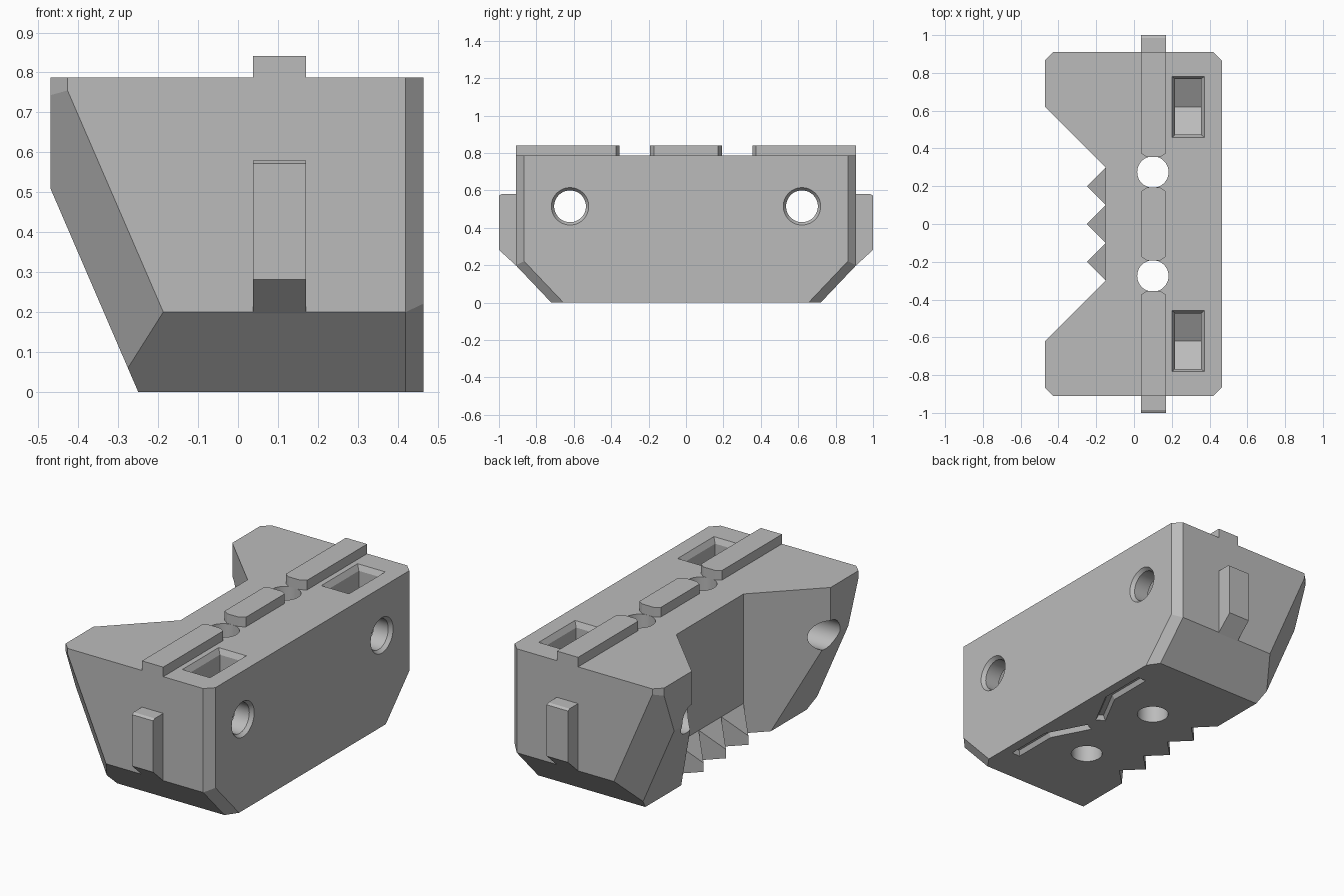
import bpy, bmesh, math
from mathutils import Vector

if "Cube" in bpy.data.objects:
    bpy.data.objects.remove(bpy.data.objects["Cube"], do_unlink=True)

grey = bpy.data.materials.new("plain grey")
grey.use_nodes = True
COLOUR = (0.5, 0.5, 0.5, 1)
grey.diffuse_color = COLOUR
grey.node_tree.nodes["Principled BSDF"].inputs["Base Color"].default_value = COLOUR


def finish(name, bm):
    bmesh.ops.recalc_face_normals(bm, faces=bm.faces)
    mesh = bpy.data.meshes.new(name)
    bm.to_mesh(mesh)
    bm.free()
    mesh.materials.append(grey)
    ob = bpy.data.objects.new(name, mesh)
    bpy.context.collection.objects.link(ob)
    return ob


def loft(name, rings):
    """Closed solid through matching rings of points."""
    bm = bmesh.new()
    loops = [[bm.verts.new(p) for p in ring] for ring in rings]
    n = len(loops[0])
    for a, b in zip(loops, loops[1:]):
        for i in range(n):
            j = (i + 1) % n
            bm.faces.new((a[i], a[j], b[j], b[i]))
    bm.faces.new(loops[0])
    bm.faces.new(loops[-1])
    return finish(name, bm)


def at_z(outline, z):
    return [(x, y, z) for x, y in outline]


def at_x(outline, x):
    return [(x, y, z) for y, z in outline]


def circle(u, v, r, n=48):
    return [(u + r * math.cos(2 * math.pi * i / n), v + r * math.sin(2 * math.pi * i / n))
            for i in range(n)]


def rect(x0, x1, y0, y1):
    return [(x0, y0), (x1, y0), (x1, y1), (x0, y1)]


def strip(path, half):
    """Outline of a flat band following a path, with mitred joints."""
    pts = [Vector(p) for p in path]
    pts[0] += (pts[0] - pts[1]).normalized() * half
    pts[-1] += (pts[-1] - pts[-2]).normalized() * half
    left, right = [], []
    for i, p in enumerate(pts):
        sides = []
        for a, b in ((i - 1, i), (i, i + 1)):
            if a >= 0 and b < len(pts):
                d = (pts[b] - pts[a]).normalized()
                sides.append(Vector((-d.y, d.x)))
        m = sum(sides, Vector((0, 0))).normalized()
        m *= half / m.dot(sides[0])
        left.append(tuple(p + m))
        right.append(tuple(p - m))
    return left + right[::-1]


# Body block, trimmed by planes
TOP = 0.787
bm = bmesh.new()
bmesh.ops.create_cube(bm, size=1)
for v in bm.verts:
    v.co = (-0.47 if v.co.x < 0 else 0.465, v.co.y * 1.82, TOP if v.co.z > 0 else 0)


def trim(point, normal):
    bmesh.ops.bisect_plane(bm, geom=bm.verts[:] + bm.edges[:] + bm.faces[:], dist=1e-5,
                           plane_co=point, plane_no=normal, clear_outer=True)
    bmesh.ops.holes_fill(bm, edges=[e for e in bm.edges if e.is_boundary], sides=0)


trim((-0.25, 0, 0), (-0.51, 0, -0.22))                        # sloped back
for s in (-1, 1):
    trim((0, s * 0.72, 0), (0, s * 0.2, -0.19))               # lower end slope
    trim((0.42, s * 0.91, 0), (1, s, 0))                      # upright corners
    trim((-0.427, s * 0.91, 0), (-1, s, 0))
    trim((0.42, s * 0.72, 0), (0.013, s * 0.009, -0.00855))   # low corner
    trim((-0.427, s * 0.91, 0.755), (-0.0738, s * 0.0827, -0.0319))
body = finish("jaw_body", bm)

# Cutters for the notch, holes, pockets and grooves
cutters = []
notch = [(-0.6, 0.75), (-0.15, 0.3), (-0.15, -0.3), (-0.6, -0.75)]
cutters.append(loft("notch_cutter", [at_z(notch, -0.1), at_z(notch, 1)]))
for s in (-1, 1):
    shaft = circle(0.1, s * 0.275, 0.083)
    cutters.append(loft("pin_hole_cutter", [at_z(shaft, -0.1), at_z(shaft, 1)]))

    y, z = s * 0.62, 0.515
    cutters.append(loft("screw_hole_cutter", [
        at_x(circle(y, z, 0.085), -0.6), at_x(circle(y, z, 0.085), 0.445),
        at_x(circle(y, z, 0.1), 0.465), at_x(circle(y, z, 0.1), 0.55)]))

    # Nut pocket with a pointed floor and a flared mouth
    h = 0.147
    slot = [(y - h, 0.95), (y - h, 0.43), (y, 0.345), (y + h, 0.43), (y + h, 0.95)]
    cutters.append(loft("nut_pocket_cutter", [at_x(slot, 0.218), at_x(slot, 0.355)]))
    mouth = rect(0.2, 0.373, y - 0.162, y + 0.162)
    cutters.append(loft("pocket_mouth_cutter", [
        at_z(rect(0.218, 0.355, y - h, y + h), TOP - 0.03),
        at_z(mouth, TOP), at_z(mouth, 0.9)]))

    path = [(0.385, s * 0.5), (0.385, s * 0.26), (0.285, s * 0.07)]
    cutters.append(loft("groove_cutter", [
        at_z(strip(path, 0.026), -0.05), at_z(strip(path, 0.026), 0),
        at_z(strip(path, 0.013), 0.025)]))

for c in cutters:
    c.hide_render = True
    mod = body.modifiers.new(c.name, "BOOLEAN")
    mod.operation, mod.solver, mod.object = "DIFFERENCE", "EXACT", c
bpy.context.view_layer.update()
bpy.context.view_layer.objects.active = body
for mod in list(body.modifiers):
    bpy.ops.object.modifier_apply(modifier=mod.name)
for c in cutters:
    bpy.data.objects.remove(c, do_unlink=True)
parts = [body]

# Top rail in three lengths, with clipped corners beside the pin holes
X0, X1 = 0.037, 0.17


def rail(name, a, b, clip_a, clip_b):
    ca, cb = 0.02 * clip_a, 0.02 * clip_b
    outline = [(X0, a + ca)]
    outline += [(X0 + 0.03, a), (X1 - 0.03, a)] if clip_a else []
    outline += [(X1, a + ca), (X1, b - cb)]
    outline += [(X1 - 0.03, b), (X0 + 0.03, b)] if clip_b else []
    outline += [(X0, b - cb)]
    parts.append(loft(name, [at_z(outline, TOP - 0.002), at_z(outline, 0.841)]))


rail("front_rail", -0.91, -0.355, False, True)
rail("middle_rail", -0.192, 0.192, True, True)
rail("back_rail", 0.355, 0.91, True, False)

# End tabs
for s, name in ((-1, "front_tab"), (1, "back_tab")):
    side = [(s * y, z) for y, z in
            ((0.905, 0.195), (1, 0.282), (1, 0.572), (0.985, 0.58), (0.905, 0.58))]
    parts.append(loft(name, [at_x(side, X0), at_x(side, X1)]))

# Gripping teeth along the foot of the notch
for i, y in enumerate((-0.2, 0, 0.2)):
    parts.append(loft("tooth_%d" % (i + 1), [
        [(-0.149, y - 0.1, 0), (-0.149, y + 0.1, 0), (-0.25, y, 0)],
        [(-0.149, y - 0.1, 0.17), (-0.149, y + 0.1, 0.17), (-0.25, y, 0.05)]]))

# Smooth the round holes, keep every hard edge
bpy.ops.object.select_all(action="DESELECT")
for p in parts:
    p.select_set(True)
bpy.context.view_layer.objects.active = body
bpy.ops.object.shade_smooth_by_angle(angle=math.radians(12))
